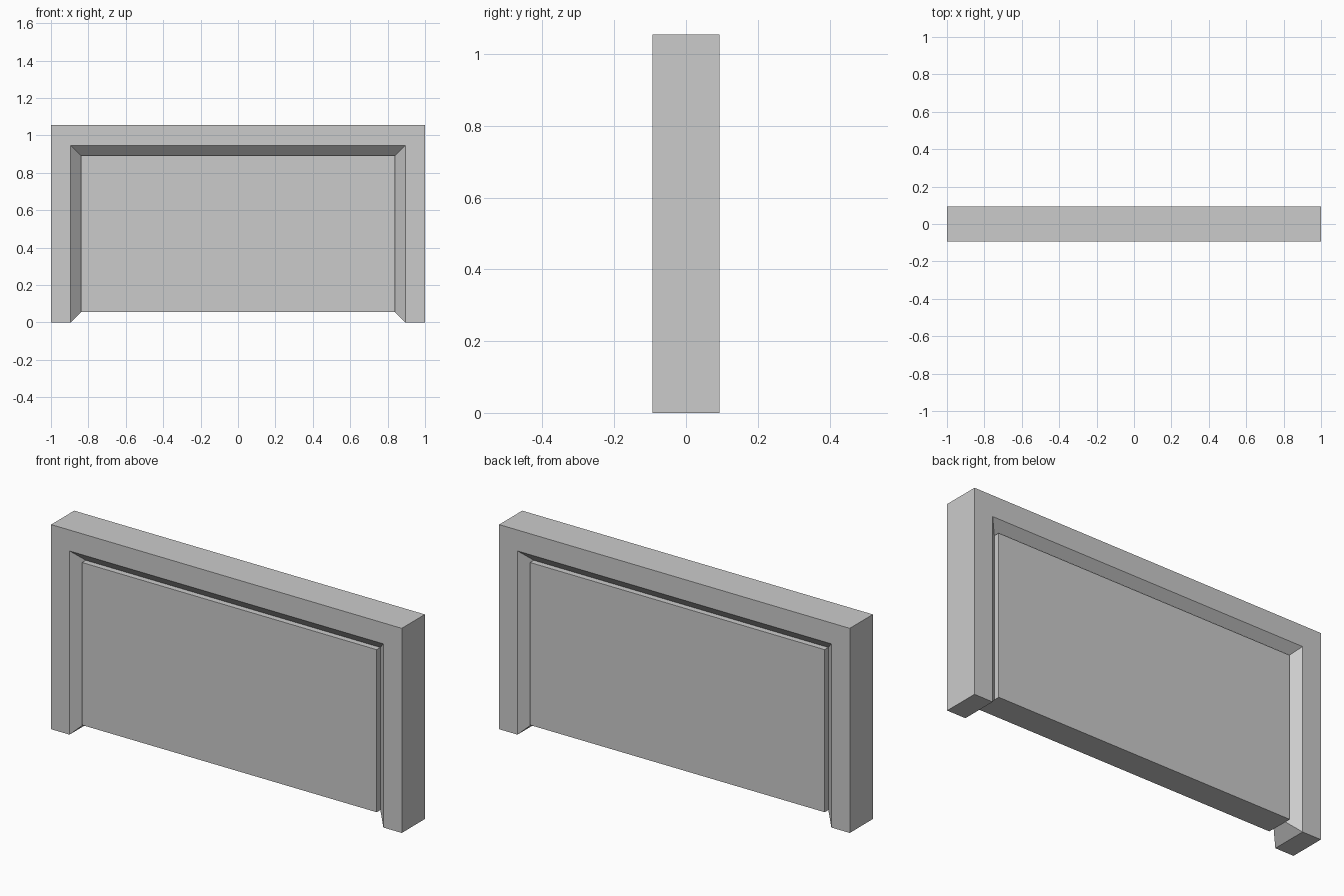
import bpy, bmesh

if "Cube" in bpy.data.objects:
    bpy.data.objects.remove(bpy.data.objects["Cube"])


def finish(name, bm):
    bmesh.ops.recalc_face_normals(bm, faces=bm.faces)
    mesh = bpy.data.meshes.new(name)
    bm.to_mesh(mesh)
    bm.free()
    obj = bpy.data.objects.new(name, mesh)
    bpy.context.collection.objects.link(obj)
    return obj


# Cross-section of the surround: (half width, bottom z, top z, y)
section = [
    (1.0, 0.0, 1.055, -0.094),      # outer front edge
    (0.895, 0.0, 0.947, -0.094),    # opening lip, front
    (0.84, 0.055, 0.893, -0.04),    # bottom of the chamfer, front
    (0.84, 0.055, 0.893, 0.04),
    (0.895, 0.0, 0.947, 0.094),
    (1.0, 0.0, 1.055, 0.094),
]

# Door surround: the section runs up one leg, across and down the other
bm = bmesh.new()
rails = [[bm.verts.new((x, y, z))
          for x, z in ((-w, lo), (-w, hi), (w, hi), (w, lo))]
         for w, lo, hi, y in section]
for i, a in enumerate(rails):
    b = rails[(i + 1) % len(rails)]
    for k in range(3):
        bm.faces.new((a[k], a[k + 1], b[k + 1], b[k]))
# Leg feet and the sloped undersides beside the panel
for end in (0, 3):
    for quad in ((0, 1, 4, 5), (1, 2, 3, 4)):
        bm.faces.new([rails[i][end] for i in quad])
finish("door_surround", bm)

# Door panel, standing slightly proud of the chamfer
bm = bmesh.new()
bmesh.ops.create_cube(bm, size=1)
bmesh.ops.scale(bm, vec=(1.68, 0.14, 0.838), verts=bm.verts)
bmesh.ops.translate(bm, vec=(0, 0, 0.474), verts=bm.verts)
finish("door_panel", bm)
